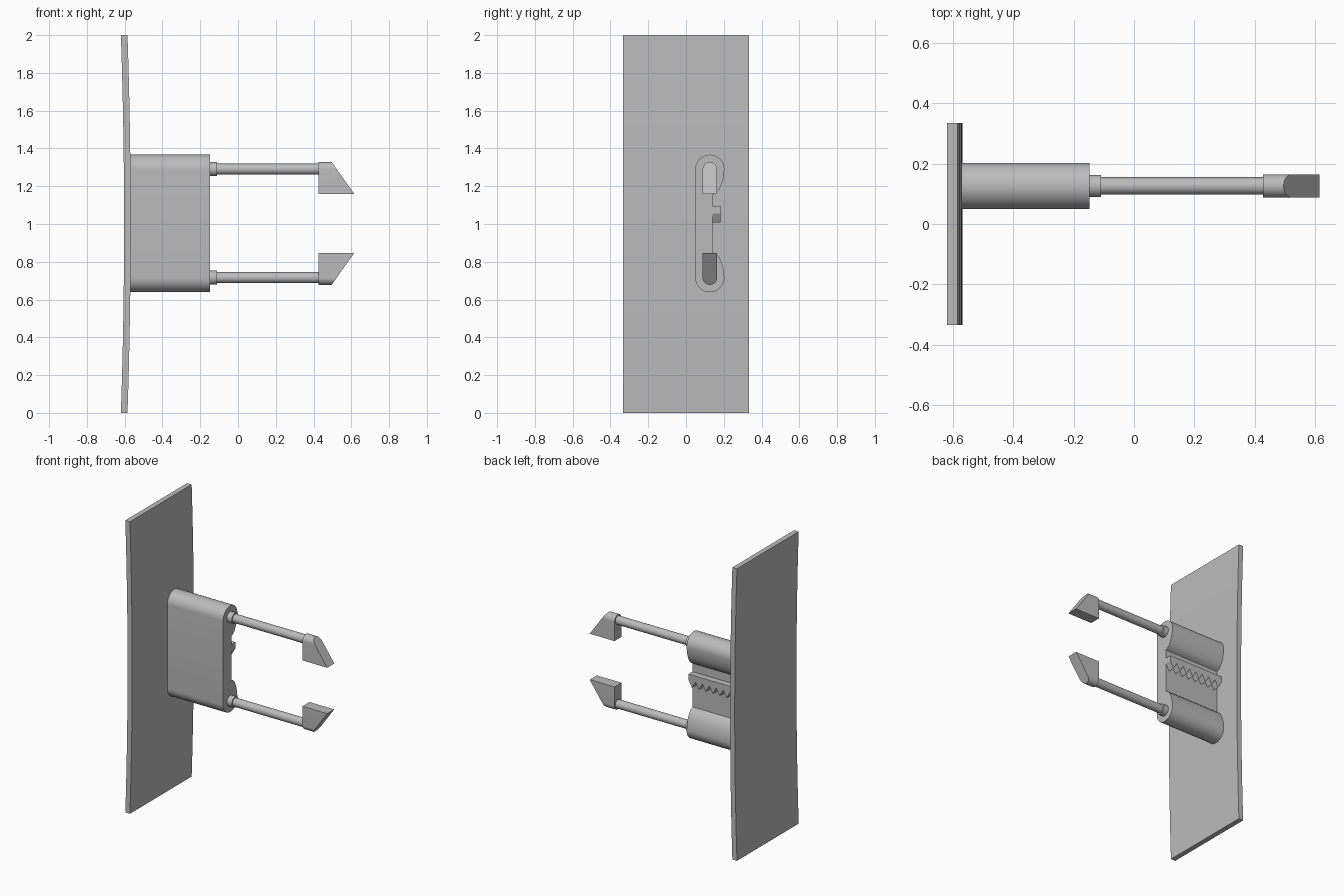
import bpy, bmesh
from math import sin, cos, pi, radians
from mathutils import Vector

cube = bpy.data.objects.get("Cube")
if cube:
    bpy.data.objects.remove(cube)

steel = bpy.data.materials.new("steel grey")
steel.use_nodes = True
steel.diffuse_color = (0.5, 0.5, 0.5, 1)
steel.node_tree.nodes["Principled BSDF"].inputs["Base Color"].default_value = (0.5, 0.5, 0.5, 1)

MID = 1.003      # mirror height of the two bolts
BOLT_Y = 0.126
RISE = 0.287     # bolt axis above the mirror height
FACE_X = -0.147  # end of the housing


def finish(name, bm, smooth=True):
    bmesh.ops.recalc_face_normals(bm, faces=bm.faces)
    mesh = bpy.data.meshes.new(name)
    bm.to_mesh(mesh)
    bm.free()
    obj = bpy.data.objects.new(name, mesh)
    bpy.context.collection.objects.link(obj)
    mesh.materials.append(steel)
    if smooth:
        bpy.ops.object.select_all(action='DESELECT')
        obj.select_set(True)
        bpy.context.view_layer.objects.active = obj
        bpy.ops.object.shade_smooth_by_angle(angle=radians(30))
    return obj


def prism(points, offset):
    """Extrude a closed outline of 3D points by an offset."""
    bm = bmesh.new()
    face = bm.faces.new([bm.verts.new(p) for p in points])
    ext = bmesh.ops.extrude_face_region(bm, geom=[face], use_keep_orig=True)
    new = [v for v in ext["geom"] if isinstance(v, bmesh.types.BMVert)]
    bmesh.ops.translate(bm, verts=new, vec=offset)
    return bm


def arc(y, z, r, start, end, steps=24):
    angles = [start + (end - start) * i / steps for i in range(steps + 1)]
    return [(y + r * cos(a), z + r * sin(a)) for a in angles]


# Slightly bowed door-edge plate
def bow(t):
    return -0.017 * t * t


heights = [i / 8 - 1 for i in range(17)]
outline = [(-0.603 + bow(t), -0.334, 1 + t) for t in heights]
outline += [(-0.568 + bow(t), -0.334, 1 + t) for t in reversed(heights)]
finish("face_plate", prism(outline, (0, 0.668, 0)))

# Housing: two rounded barrels joined by a thin web
upper = [(0.139, 0.15), (0.158, 0.16), (0.175, 0.178), (0.19, 0.21), (0.2, 0.25)]
upper += arc(BOLT_Y, RISE, 0.077, 0, pi)
section = upper + [(y, -z) for y, z in reversed(upper)]
start_x = -0.58
finish("housing", prism([(start_x, y, MID + z) for y, z in section], (FACE_X - start_x, 0, 0)))

# Toothed rack on the web
teeth = 8
pitch = (FACE_X + 0.567) / teeth
rack = [(-0.567, 1.095), (-0.567, 1.055)]
for i in range(teeth):
    x = -0.567 + i * pitch
    rack += [(x + pitch / 2, 1.008), (x + pitch, 1.055)]
rack.append((FACE_X, 1.095))
finish("toothed_rack", prism([(x, 0.13, z) for x, z in rack], (0, 0.053, 0)), smooth=False)

# Bolts: collar, rod and slanted tip, mirrored up and down
for side, label in ((1, "upper"), (-1, "lower")):
    axis_z = MID + side * RISE
    for part, x0, x1, r in (("collar", FACE_X - 0.01, -0.11, 0.037), ("rod", -0.12, 0.43, 0.029)):
        ring = arc(BOLT_Y, axis_z, r, 0, 2 * pi, 32)[:-1]
        finish(f"{label}_{part}", prism([(x0, y, z) for y, z in ring], (x1 - x0, 0, 0)))

    # Round-backed tip cut by a sloping plane
    dome = [(BOLT_Y + 0.038, 0.157)] + arc(BOLT_Y, RISE, 0.038, 0, pi) + [(BOLT_Y - 0.038, 0.157)]
    bm = prism([(0.427, y, MID + side * z) for y, z in dome], (0.188, 0, 0))
    cut = bmesh.ops.bisect_plane(
        bm, geom=bm.verts[:] + bm.edges[:] + bm.faces[:], dist=1e-5,
        plane_co=Vector((0.615, BOLT_Y, MID + side * 0.157)),
        plane_no=Vector((0.168, 0, side * 0.119)), clear_outer=True)
    bmesh.ops.remove_doubles(bm, verts=bm.verts, dist=1e-5)
    bmesh.ops.holes_fill(bm, edges=[e for e in bm.edges if e.is_boundary], sides=0)
    finish(f"{label}_bolt_tip", bm)
